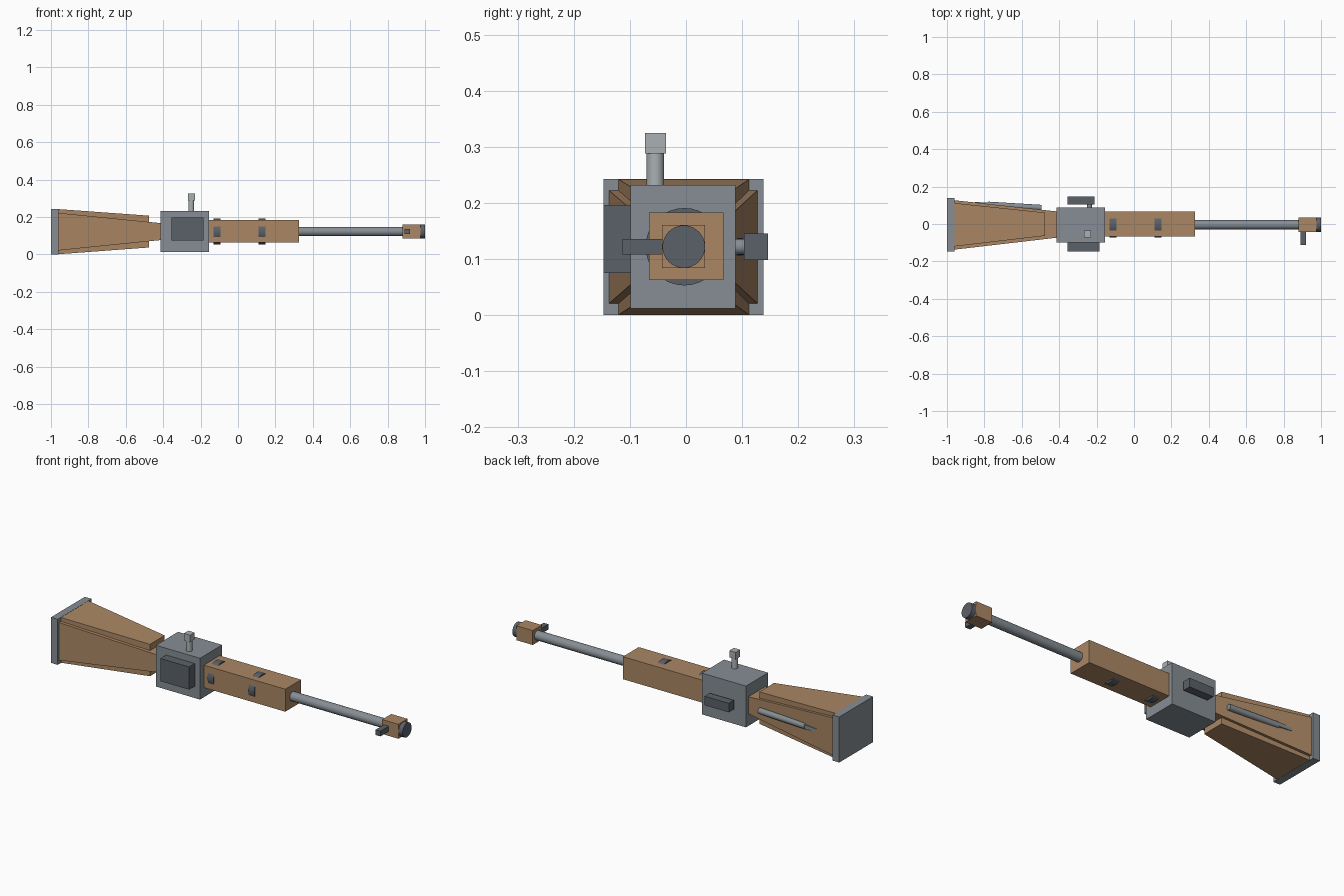
import bpy, bmesh
from math import radians
from mathutils import Vector

cube = bpy.data.objects.get("Cube")
if cube:
    bpy.data.objects.remove(cube, do_unlink=True)


def material(name, rgb):
    m = bpy.data.materials.new(name)
    m.use_nodes = True
    m.diffuse_color = (*rgb, 1)
    m.node_tree.nodes["Principled BSDF"].inputs["Base Color"].default_value = (*rgb, 1)
    return m


wood = material("wood", (0.41, 0.245, 0.13))
steel = material("steel grey", (0.24, 0.27, 0.295))
dark = material("dark steel", (0.105, 0.12, 0.14))
pale = material("pale steel", (0.40, 0.44, 0.45))


def finish(name, bm, mat):
    bmesh.ops.recalc_face_normals(bm, faces=bm.faces[:])
    mesh = bpy.data.meshes.new(name)
    bm.to_mesh(mesh)
    bm.free()
    mesh.materials.append(mat)
    ob = bpy.data.objects.new(name, mesh)
    bpy.context.collection.objects.link(ob)
    return ob


def taper(name, mat, x0, x1, near, far):
    """Block along x; near and far are (ymin, ymax, zmin, zmax) at each end."""
    bm = bmesh.new()
    bmesh.ops.create_cube(bm, size=2)
    for v in bm.verts:
        y0, y1, z0, z1 = near if v.co.x < 0 else far
        v.co = (x0 if v.co.x < 0 else x1, y0 if v.co.y < 0 else y1, z0 if v.co.z < 0 else z1)
    return finish(name, bm, mat)


def box(name, mat, x, y, z):
    return taper(name, mat, *x, (*y, *z), (*y, *z))


def rod(name, mat, start, end, radius):
    """Smooth cylinder between two points."""
    a, b = Vector(start), Vector(end)
    bm = bmesh.new()
    bmesh.ops.create_cone(bm, cap_ends=True, segments=32, radius1=radius,
                          radius2=radius, depth=(b - a).length)
    ob = finish(name, bm, mat)
    ob.location = (a + b) / 2
    ob.rotation_mode = 'QUATERNION'
    ob.rotation_quaternion = (b - a).to_track_quat('Z', 'Y')
    bpy.ops.object.select_all(action='DESELECT')
    ob.select_set(True)
    bpy.context.view_layer.objects.active = ob
    bpy.ops.object.shade_smooth_by_angle(angle=radians(35))
    return ob


# Stock: two crossing tapered blocks and the butt plate
box("butt_plate", steel, (-1, -0.96), (-0.147, 0.138), (0, 0.243))
taper("stock_tall", wood, -0.96, -0.475,
      (-0.12, 0.112, 0.001, 0.242), (-0.063, 0.061, 0.037, 0.207))
taper("stock_wide", wood, -0.96, -0.41,
      (-0.137, 0.127, 0.021, 0.222), (-0.073, 0.067, 0.077, 0.167))

# Rod let into the back of the stock
rod("stock_rod", steel, (-0.78, 0.104, 0.122), (-0.495, 0.087, 0.122), 0.0155)
taper("stock_rod_seat", steel, -0.85, -0.77,
      (0.09, 0.117, 0.113, 0.131), (0.09, 0.115, 0.111, 0.133))

# Receiver with side plates and top knob
box("receiver", steel, (-0.415, -0.155), (-0.099, 0.088), (0.012, 0.232))
box("front_side_plate", dark, (-0.355, -0.185), (-0.147, -0.098), (0.075, 0.196))
box("back_side_plate", dark, (-0.355, -0.212), (0.103, 0.146), (0.098, 0.146))
rod("back_plate_pin", steel, (-0.238, 0.08, 0.122), (-0.238, 0.104, 0.122), 0.014)
rod("knob_stem", pale, (-0.25, -0.0545, 0.22), (-0.25, -0.0545, 0.29), 0.0155)
box("knob_head", pale, (-0.268, -0.231), (-0.073, -0.036), (0.288, 0.325))

# Handguard with bands showing through its faces
box("handguard", wood, (-0.156, 0.325), (-0.066, 0.067), (0.063, 0.183))
for name, x in (("rear_band", -0.112), ("front_band", 0.128)):
    rod(name, dark, (x - 0.018, -0.003, 0.122), (x + 0.018, -0.003, 0.122), 0.069)

# Barrel, muzzle block and lug
rod("barrel", steel, (0.31, -0.004, 0.122), (0.89, -0.004, 0.122), 0.0245)
box("muzzle_block", wood, (0.88, 0.976), (-0.043, 0.034), (0.084, 0.161))
rod("muzzle_cap", dark, (0.97, -0.004, 0.122), (1, -0.004, 0.122), 0.038)
box("muzzle_lug", dark, (0.89, 0.919), (-0.113, -0.04), (0.108, 0.136))
